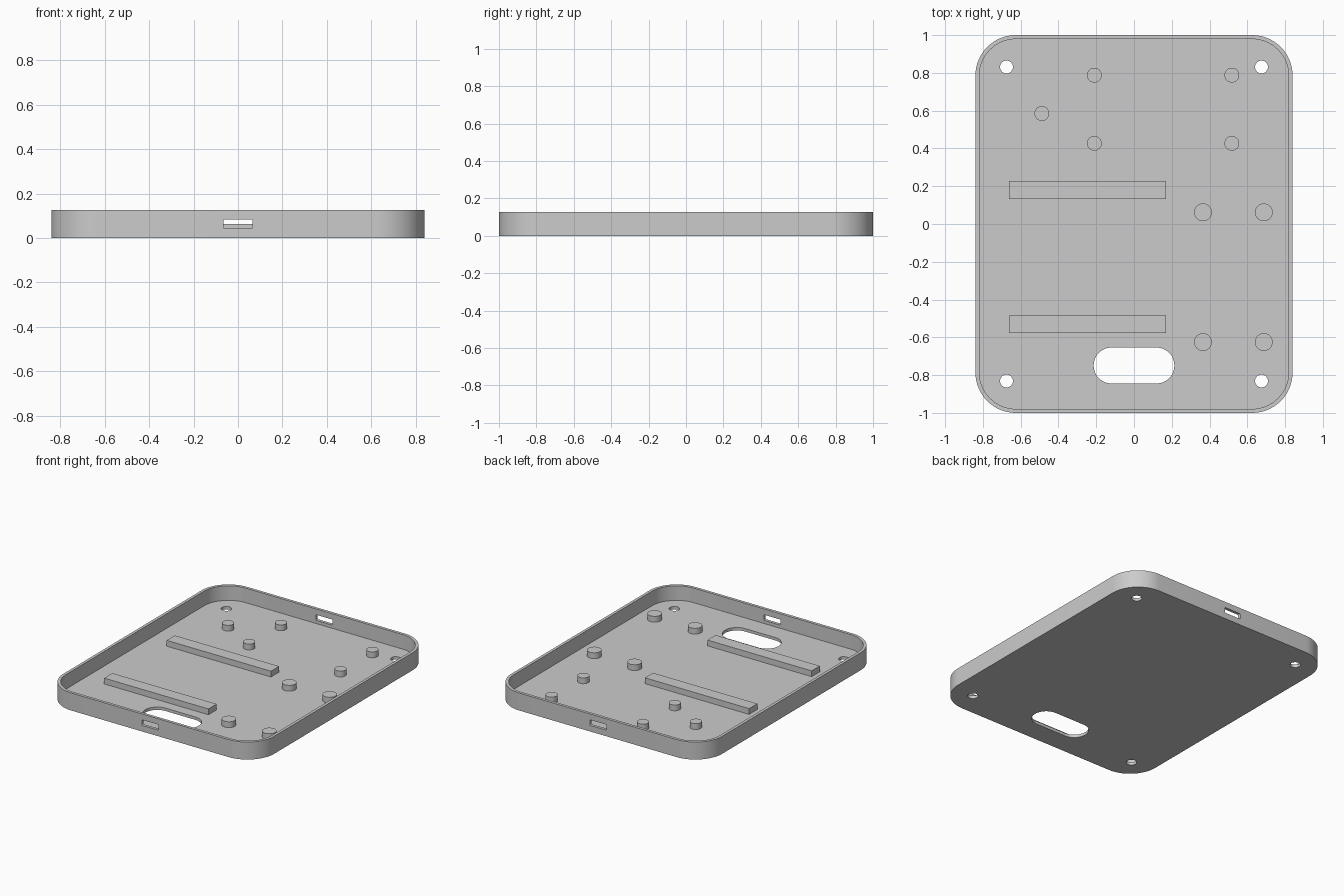
import bpy, bmesh, math
from mathutils import Matrix

cube = bpy.data.objects.get("Cube")
if cube:
    bpy.data.objects.remove(cube, do_unlink=True)

grey = bpy.data.materials.new("plain_grey")
grey.use_nodes = True
grey.diffuse_color = (0.6, 0.6, 0.6, 1)
grey.node_tree.nodes["Principled BSDF"].inputs["Base Color"].default_value = (0.6, 0.6, 0.6, 1)

WALL, FLOOR, HEIGHT = 0.021, 0.021, 0.126
HALF_X, HALF_Y, CORNER = 0.84, 1.0, 0.215
POST_TOP = 0.063


def prism(name, hx, hy, radius, z0, z1, x=0, y=0, steps=16, turn=None):
    """Upright prism with a rounded rectangle outline."""
    bm = bmesh.new()
    ring = []
    for quarter, (sx, sy) in enumerate([(1, 1), (-1, 1), (-1, -1), (1, -1)]):
        for i in range(steps + 1):
            a = (quarter + i / steps) * math.pi / 2
            ring.append((x + sx * (hx - radius) + radius * math.cos(a),
                         y + sy * (hy - radius) + radius * math.sin(a), z0))
    face = bm.faces.new([bm.verts.new(p) for p in ring])
    top = bmesh.ops.extrude_face_region(bm, geom=[face])["geom"]
    bmesh.ops.translate(bm, vec=(0, 0, z1 - z0),
                        verts=[v for v in top if isinstance(v, bmesh.types.BMVert)])
    bmesh.ops.remove_doubles(bm, verts=bm.verts, dist=1e-5)
    bmesh.ops.recalc_face_normals(bm, faces=bm.faces)
    if turn:
        bm.transform(turn)
    return add_object(name, bm)


def add_object(name, bm):
    mesh = bpy.data.meshes.new(name)
    bm.to_mesh(mesh)
    bm.free()
    mesh.materials.append(grey)
    obj = bpy.data.objects.new(name, mesh)
    bpy.context.collection.objects.link(obj)
    return obj


def cylinder(name, x, y, radius, z0, z1):
    bm = bmesh.new()
    bmesh.ops.create_cone(bm, cap_ends=True, segments=48, radius1=radius, radius2=radius,
                          depth=z1 - z0, matrix=Matrix.Translation((x, y, (z0 + z1) / 2)))
    return add_object(name, bm)


# Tray body and its cutters
tray = prism("tray", HALF_X, HALF_Y, CORNER, 0, HEIGHT)
cutters = [prism("cavity_cutter", HALF_X - WALL, HALF_Y - WALL, CORNER - WALL, FLOOR, 0.3)]

# Corner screw holes
for sx in (-1, 1):
    for sy in (-1, 1):
        cutters.append(cylinder("hole_cutter", sx * 0.675, sy * 0.831, 0.034, -0.1, 0.2))

# Long opening in the floor
cutters.append(prism("floor_slot_cutter", 0.2135, 0.095, 0.0945, -0.1, 0.2, y=-0.749))

# Port openings through the front and back walls
cutters.append(prism("port_cutter", 0.066, 0.02, 0.006, -1.2, 1.2, y=0.064, steps=4,
                     turn=Matrix.Rotation(math.pi / 2, 4, "X")))

for cutter in cutters:
    cutter.hide_render = True
    mod = tray.modifiers.new(cutter.name, "BOOLEAN")
    mod.operation = "DIFFERENCE"
    mod.solver = "EXACT"
    mod.object = cutter

# Bake the cuts and drop the cutters
graph = bpy.context.evaluated_depsgraph_get()
cut_mesh = bpy.data.meshes.new_from_object(tray.evaluated_get(graph))
tray.modifiers.clear()
tray.data = cut_mesh
for cutter in cutters:
    bpy.data.objects.remove(cutter, do_unlink=True)

parts = [tray]

# Small posts at the back
for x, y in [(-0.21, 0.788), (0.518, 0.788), (-0.21, 0.427), (0.518, 0.427), (-0.488, 0.585)]:
    parts.append(cylinder("small_post", x, y, 0.039, FLOOR / 2, POST_TOP))

# Large posts on the left side
for x in (0.365, 0.687):
    for y in (0.062, -0.625):
        parts.append(cylinder("large_post", x, y, 0.047, FLOOR / 2, POST_TOP))

# Support rails
for y in (0.18, -0.531):
    bm = bmesh.new()
    bmesh.ops.create_cube(bm, size=1)
    bm.transform(Matrix.Translation((-0.246, y, (FLOOR / 2 + POST_TOP) / 2))
                 @ Matrix.Diagonal((0.83, 0.093, POST_TOP - FLOOR / 2, 1)))
    parts.append(add_object("support_rail", bm))

# Smooth curved walls, keep edges sharp
bpy.ops.object.select_all(action="DESELECT")
for obj in parts:
    obj.select_set(True)
bpy.context.view_layer.objects.active = tray
bpy.ops.object.shade_smooth_by_angle(angle=math.radians(30))
